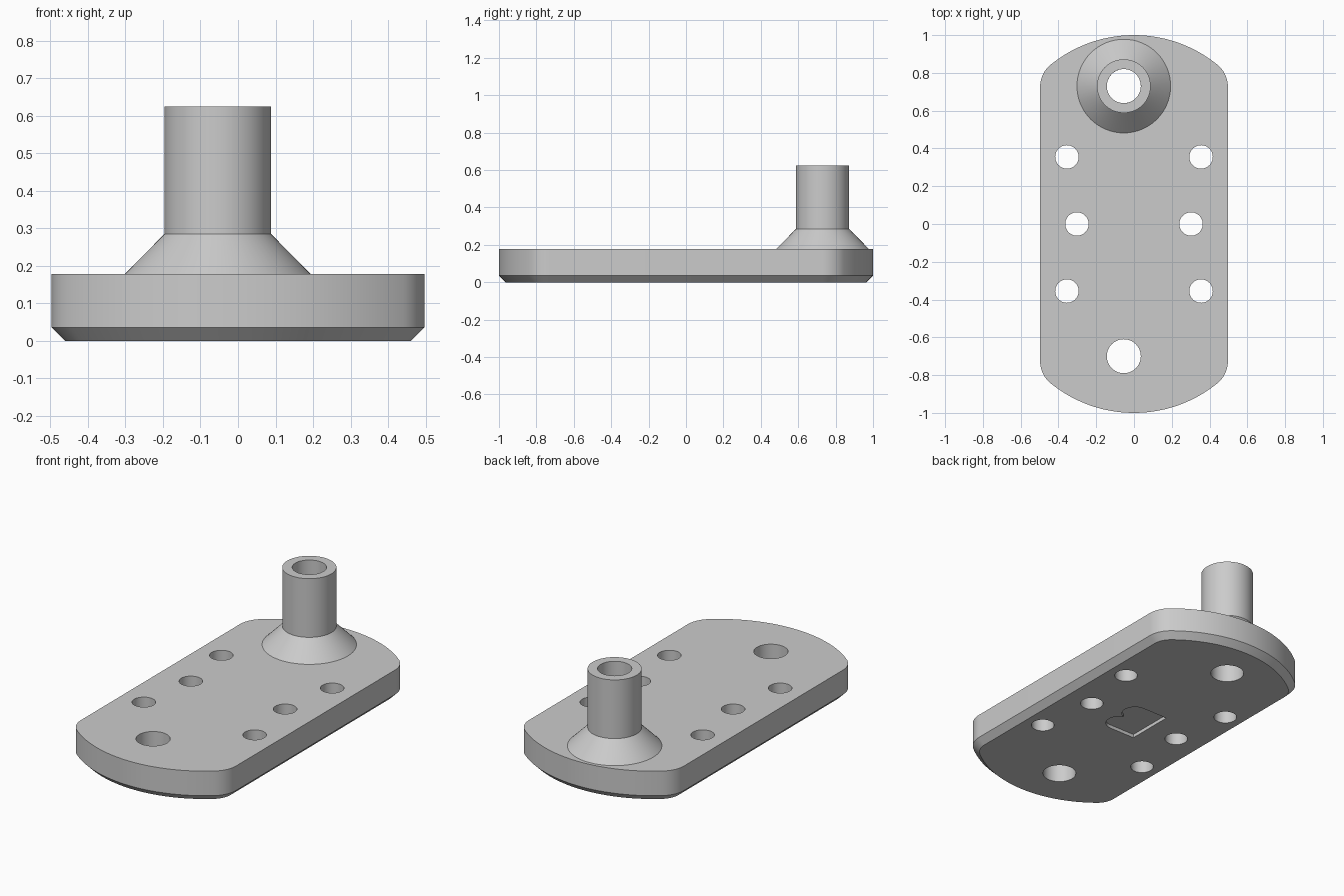
import bpy, bmesh
from math import sin, cos, pi, sqrt, atan2, radians

cube = bpy.data.objects.get("Cube")
if cube:
    bpy.data.objects.remove(cube, do_unlink=True)

grey = bpy.data.materials.new("plain grey")
grey.use_nodes = True
colour = (0.6, 0.6, 0.6, 1)
grey.diffuse_color = colour
grey.node_tree.nodes["Principled BSDF"].inputs["Base Color"].default_value = colour

HALF_W, TOP, CHAMFER = 0.497, 0.178, 0.036
POST = (-0.054, 0.73)
BORE = 0.09


def arc(cx, cy, r, a0, a1, n):
    return [(cx + r * cos(a0 + (a1 - a0) * i / n),
             cy + r * sin(a0 + (a1 - a0) * i / n)) for i in range(n + 1)]


def make_object(name, bm):
    bmesh.ops.recalc_face_normals(bm, faces=bm.faces)
    mesh = bpy.data.meshes.new(name)
    bm.to_mesh(mesh)
    bm.free()
    mesh.materials.append(grey)
    obj = bpy.data.objects.new(name, mesh)
    bpy.context.collection.objects.link(obj)
    return obj


def loft(name, layers):
    """Capped solid through outlines of equal length, given as (z, points)."""
    bm = bmesh.new()
    rings = [[bm.verts.new((x, y, z)) for x, y in pts] for z, pts in layers]
    n = len(rings[0])
    for low, high in zip(rings, rings[1:]):
        for i in range(n):
            j = (i + 1) % n
            bm.faces.new((low[i], low[j], high[j], high[i]))
    bm.faces.new(rings[0][::-1])
    bm.faces.new(rings[-1])
    return make_object(name, bm)


def plate_outline(inset):
    """Straight sides, broad arcs at both ends, rounded corners."""
    end_r, fillet = 0.7, 0.15
    cx, end_y = HALF_W - fillet, 1 - end_r
    cy = end_y + sqrt((end_r - fillet) ** 2 - cx ** 2)
    turn = atan2(cy - end_y, cx)
    back = (arc(cx, cy, fillet - inset, 0, turn, 12)
            + arc(0, end_y, end_r - inset, turn, pi - turn, 40)[1:-1]
            + arc(-cx, cy, fillet - inset, pi - turn, pi, 12))
    return back + [(-x, -y) for x, y in back]


def cut(target, cutter):
    mod = target.modifiers.new("cut", 'BOOLEAN')
    mod.operation, mod.solver, mod.object = 'DIFFERENCE', 'EXACT', cutter
    bpy.context.view_layer.objects.active = target
    bpy.ops.object.modifier_apply(modifier=mod.name)
    bpy.data.objects.remove(cutter, do_unlink=True)


# Base plate with a chamfered lower rim
plate = loft("base_plate", [(0, plate_outline(CHAMFER)),
                            (CHAMFER, plate_outline(0)),
                            (TOP, plate_outline(0))])

# Through holes: paired small ones, two large ones
holes = [(s * x, y, 0.062) for s in (-1, 1)
         for x, y in ((0.355, 0.355), (0.302, 0), (0.355, -0.355))]
holes += [(*POST, BORE), (POST[0], -0.70, BORE)]
for x, y, r in holes:
    circle = arc(x, y, r, 0, 2 * pi, 48)[:-1]
    cut(plate, loft("hole_cutter", [(-0.1, circle), (0.4, circle)]))

# Shallow two-lobed pocket underneath
lobe_r, lobe_y = 0.072, 0.068
meet = atan2(lobe_y, sqrt(lobe_r ** 2 - lobe_y ** 2))
pocket = ([(-0.113, -0.14)]
          + arc(0.05, -lobe_y, lobe_r, -pi / 2, meet, 16)
          + arc(0.05, lobe_y, lobe_r, -meet, pi / 2, 16)[1:]
          + [(-0.113, 0.14)])
cut(plate, loft("pocket_cutter", [(-0.05, pocket), (0.02, pocket)]))

# Hollow post with a flared foot, turned from a profile
profile = [(BORE, TOP), (BORE, 0.625), (0.142, 0.625), (0.142, 0.285), (0.248, TOP)]
bm = bmesh.new()
verts = [bm.verts.new((POST[0] + r, POST[1], z)) for r, z in profile]
edges = [bm.edges.new(pair) for pair in zip(verts, verts[1:])]
bmesh.ops.spin(bm, geom=verts + edges, cent=(*POST, 0), axis=(0, 0, 1),
               angle=2 * pi, steps=64)
bmesh.ops.remove_doubles(bm, verts=bm.verts, dist=0.0001)
post = make_object("hollow_post", bm)

# Smooth the curves, keep the rims sharp
for obj in (plate, post):
    bpy.ops.object.select_all(action='DESELECT')
    obj.select_set(True)
    bpy.context.view_layer.objects.active = obj
    bpy.ops.object.shade_smooth_by_angle(angle=radians(25))
